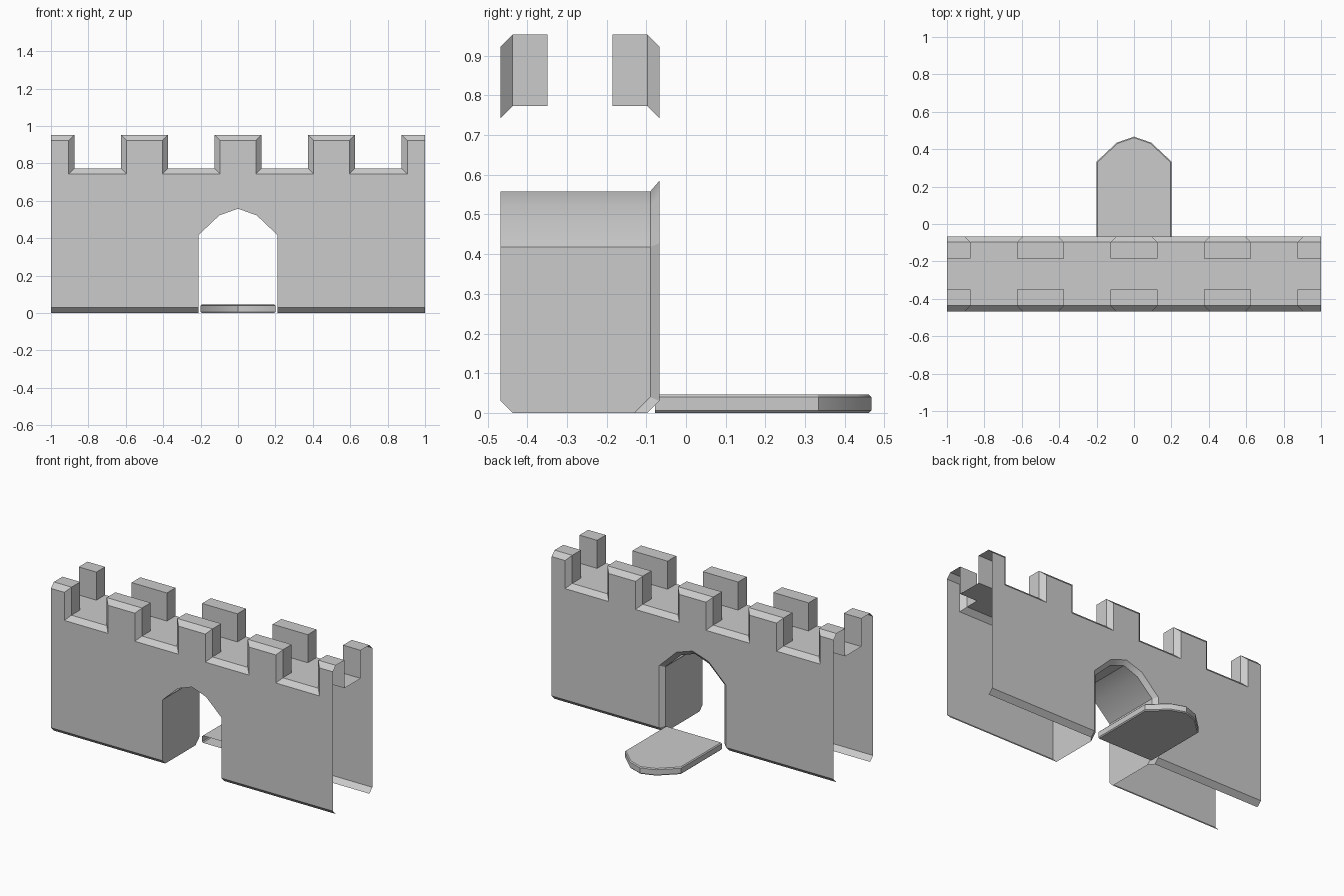
import bpy, bmesh

if "Cube" in bpy.data.objects:
    bpy.data.objects.remove(bpy.data.objects["Cube"])

MID = -0.267            # centre line of the wall thickness
F, C = -0.467, 0.03     # outer face and chamfer size


def build(name, half_faces, probe):
    """Mirror half-model faces over x = 0, weld, and orient outward."""
    bm = bmesh.new()
    for pts in half_faces:
        bm.faces.new([bm.verts.new(p) for p in pts])
        bm.faces.new([bm.verts.new((-x, y, z)) for x, y, z in reversed(pts)])
    bmesh.ops.remove_doubles(bm, verts=bm.verts, dist=0.0005)
    bmesh.ops.recalc_face_normals(bm, faces=bm.faces)
    big = max(bm.faces, key=lambda f: f.calc_center_median().dot(probe) + f.calc_area() * 0.01)
    if big.normal.dot(probe) < 0:
        bmesh.ops.reverse_faces(bm, faces=bm.faces)
    me = bpy.data.meshes.new(name)
    bm.to_mesh(me)
    bm.free()
    ob = bpy.data.objects.new(name, me)
    bpy.context.collection.objects.link(ob)
    bpy.ops.object.select_all(action='DESELECT')
    ob.select_set(True)
    bpy.context.view_layer.objects.active = ob
    bpy.ops.object.shade_smooth_by_angle(angle=0.5)
    return ob


def strip(a, b):
    return [[a[i], a[i + 1], b[i + 1], b[i]] for i in range(len(a) - 1)]


def battlement(inset, y):
    """Crenellated top line from the centre to the end of the wall."""
    w, top, low = 0.125 - inset, 0.953 - inset, 0.773 - inset
    pts = [(0, y, top)]
    for c in (0, 0.5, 1.0):
        if c:
            pts += [(c - w, y, low), (c - w, y, top)]
        if c < 1:
            pts += [(c + w, y, top), (c + w, y, low)]
    return pts + [(1, y, top)]


def flip(pts):
    return [(x, 2 * MID - y, z) for x, y, z in pts]


faces = []
arch = [(0.21, 0.418), (0.1, 0.522), (0, 0.558)]
wide = [(0.237, 0.428), (0.114, 0.547), (0, 0.585)]

# front and back panels with chamfered battlements and foot
for back in (False, True):
    gate = wide if back else arch
    gx = gate[0][0]
    outer, rim, inner = battlement(C, F), battlement(0, F + C), battlement(0, -0.349)
    part = [outer + [(1, F, C), (gx, F, C)] + [(x, F, z) for x, z in gate]]
    part += strip(outer, rim) + strip(rim, inner)
    part.append([(gx, F, C), (1, F, C), (1, F + C, 0), (gx, F + C, 0)])
    # inner faces of the merlons
    for a, b in ((0, 0.125), (0.375, 0.625), (0.875, 1)):
        part.append([(a, -0.349, 0.773), (b, -0.349, 0.773),
                     (b, -0.349, 0.953), (a, -0.349, 0.953)])
    faces += [flip(p)[::-1] if back else p for p in part]

# walkway, split where it meets the merlons
xs = (0, 0.125, 0.375, 0.625, 0.875, 1)
faces += strip([(x, -0.349, 0.773) for x in xs], [(x, -0.185, 0.773) for x in xs])

# gate passage: side wall, vault and splayed back rim
faces.append([(0.21, F, C), (0.21, F + C, 0), (0.21, -0.13, 0),
              (0.21, -0.09, 0.04), (0.21, -0.09, 0.418), (0.21, F, 0.418)])
faces += strip([(x, F, z) for x, z in arch], [(x, -0.09, z) for x, z in arch])
rim_in = [(0.21, -0.13, 0), (0.21, -0.09, 0.04)] + [(x, -0.09, z) for x, z in arch]
rim_out = [(0.237, -0.097, 0), (0.237, -0.067, C)] + [(x, -0.067, z) for x, z in wide]
faces += strip(rim_in, rim_out)

from mathutils import Vector
build("gate_wall", faces, Vector((0, -1, 0)))

# lowered drawbridge with a pointed tip, thin chamfers and an open hinge end
full = [(0.2, -0.078), (0.2, 0.334), (0.092, 0.435), (0, 0.467)]
slim = [(0.194, -0.078), (0.194, 0.331), (0.089, 0.43), (0, 0.461)]
rings = [[(x, y, z) for x, y in prof]
         for prof, z in ((slim, 0), (full, 0.006), (full, 0.04), (slim, 0.046))]
deck = []
for a, b in zip(rings, rings[1:]):
    deck += strip(a, b)
for r in (rings[0], rings[-1]):
    deck.append(r + [(0, -0.078, r[0][2])])
build("drawbridge", deck, Vector((0, 0, 1)))
